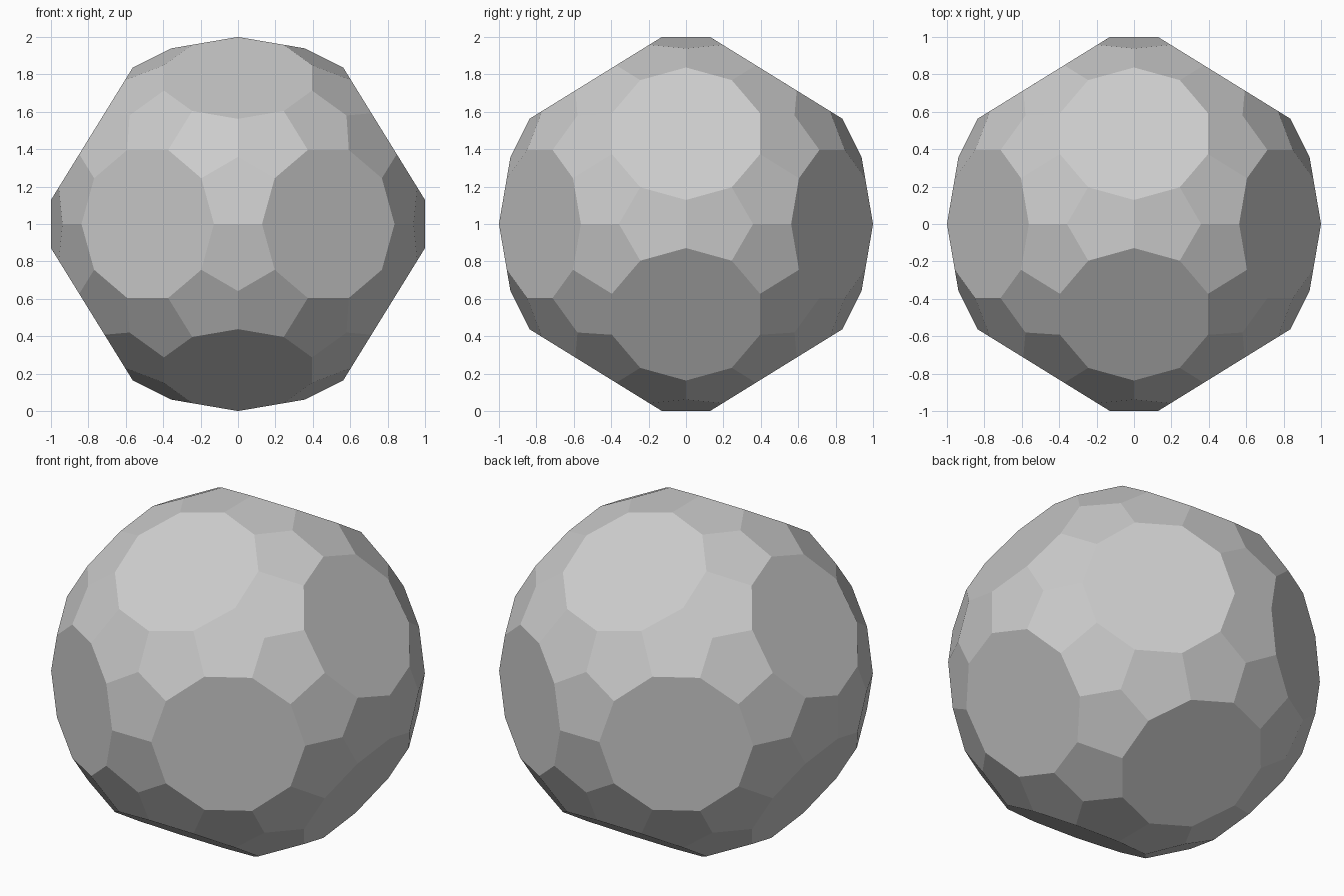
import bpy, bmesh, math
from itertools import combinations
from mathutils import Vector

if "Cube" in bpy.data.objects:
    bpy.data.objects.remove(bpy.data.objects["Cube"])

PHI = (1 + math.sqrt(5)) / 2
H = 0.1286                      # half length of every edge between two decagons
CUT = 1 / PHI - H               # length cut off each edge at the sharp corners
PEAK = 1.0048                   # radius of the shallow three-sided peaks

# The 12 sharp corners of the uncut solid (icosahedron corners)
corners = []
for a in (1, -1):
    for b in (1 / PHI, -1 / PHI):
        corners += [Vector((a, 0, b)), Vector((b, a, 0)), Vector((0, b, a))]


def adjacent(p, q):
    return 0.1 < (p - q).length < 1.3


# Shallow peaks raised over the 20 triangles
points = []
peak_tris = [t for t in combinations(corners, 3)
             if all(adjacent(p, q) for p, q in combinations(t, 2))]
for tri in peak_tris:
    peak = sum(tri, Vector()).normalized() * PEAK
    points.append(peak)
    for c in tri:
        points.append(c + (peak - c).normalized() * CUT)

# Truncated ends of the long edges
for p in corners:
    for q in corners:
        if adjacent(p, q):
            points.append(p + (q - p).normalized() * CUT)

# Hull, merged into 12 decagons and 60 pentagons
bm = bmesh.new()
for p in points:
    bm.verts.new(p + Vector((0, 0, 1)))
bmesh.ops.convex_hull(bm, input=bm.verts[:])
bmesh.ops.dissolve_limit(bm, angle_limit=math.radians(4),
                         verts=bm.verts[:], edges=bm.edges[:])
bmesh.ops.recalc_face_normals(bm, faces=bm.faces[:])

mesh = bpy.data.meshes.new("faceted_ball")
bm.to_mesh(mesh)
bm.free()
bpy.context.collection.objects.link(bpy.data.objects.new("faceted_ball", mesh))
